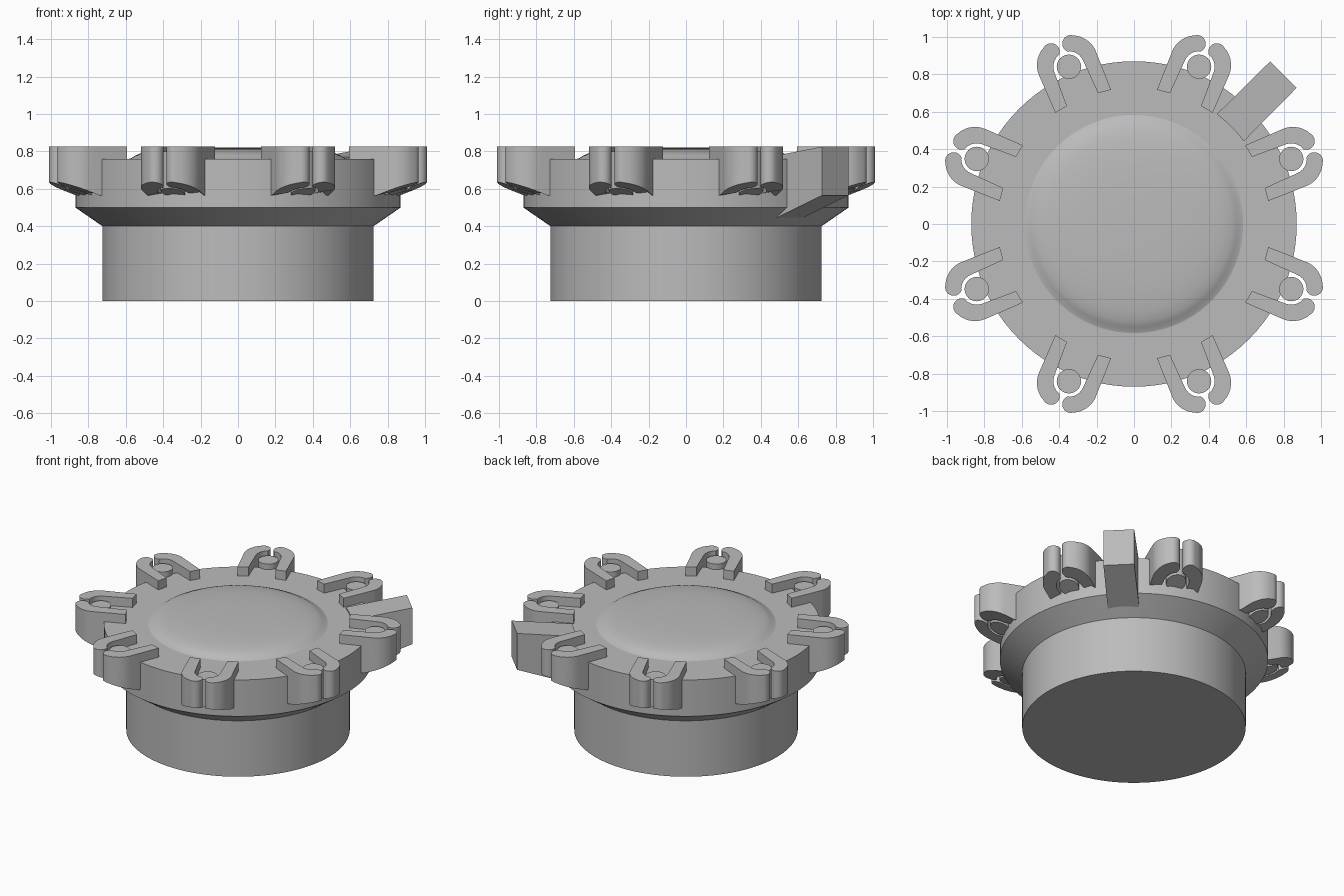
import bpy, bmesh, math
from mathutils import Matrix, Vector

if "Cube" in bpy.data.objects:
    bpy.data.objects.remove(bpy.data.objects["Cube"], do_unlink=True)

grey = bpy.data.materials.new("plain_grey")
grey.use_nodes = True
COLOUR = (0.5, 0.5, 0.5, 1)
grey.diffuse_color = COLOUR
grey.node_tree.nodes["Principled BSDF"].inputs["Base Color"].default_value = COLOUR


def finish(name, bm, angle=20):
    bmesh.ops.recalc_face_normals(bm, faces=bm.faces)
    mesh = bpy.data.meshes.new(name)
    bm.to_mesh(mesh)
    bm.free()
    mesh.materials.append(grey)
    ob = bpy.data.objects.new(name, mesh)
    bpy.context.collection.objects.link(ob)
    bpy.ops.object.select_all(action="DESELECT")
    ob.select_set(True)
    bpy.context.view_layer.objects.active = ob
    bpy.ops.object.shade_smooth_by_angle(angle=math.radians(angle))
    return ob


def lathe(name, profile, steps=96):
    bm = bmesh.new()
    verts = [bm.verts.new((r, 0, z)) for r, z in profile]
    edges = [bm.edges.new(pair) for pair in zip(verts, verts[1:])]
    bmesh.ops.spin(bm, geom=verts + edges, cent=(0, 0, 0), axis=(0, 0, 1),
                   angle=math.tau, steps=steps)
    bmesh.ops.remove_doubles(bm, verts=bm.verts, dist=1e-4)
    return finish(name, bm)


def prism(name, outline, bottom, top, turn):
    """Extrude a plan outline between two height rules, then turn it about z."""
    bm = bmesh.new()
    low = [bm.verts.new((u, v, bottom(u))) for u, v in outline]
    high = [bm.verts.new((u, v, top(u))) for u, v in outline]
    bm.faces.new(low)
    bm.faces.new(high)
    for i in range(len(low)):
        j = (i + 1) % len(low)
        bm.faces.new((low[i], low[j], high[j], high[i]))
    bm.transform(Matrix.Rotation(turn, 4, "Z"))
    return finish(name, bm, 35)


def arc(cu, cv, r, start, end, n):
    """Points on a circle between two angles in degrees."""
    angles = [math.radians(start + (end - start) * i / n) for i in range(n + 1)]
    return [(cu + r * math.cos(a), cv + r * math.sin(a)) for a in angles]


# Stepped round body and its low domed top
lathe("body", [(0, 0), (0.725, 0), (0.725, 0.4), (0.87, 0.5), (0.87, 0.76), (0, 0.76)])
lathe("dome", [(0.59, 0.758), (0.57, 0.764), (0.55, 0.777), (0.52, 0.79), (0.47, 0.8),
               (0.4, 0.809), (0.3, 0.815), (0.15, 0.819), (0, 0.82)])

# Eight claws around the rim, each two mirrored arms curling round a pin
TOP, PIN = 0.825, 0.91


def claw_bottom(u):
    return 0.565 + 0.36 * (u - 0.87) if u > 0.87 else 0.565


arm = [(0.71, 0.161), (0.87, 0.164)]
arm += arc(0.93, 0.025, 0.14, 88, 35, 8)
arm += arc(1.02, 0.057, 0.046, 40, -130, 10)
arm += arc(PIN, 0, 0.083, 25, 90, 8)
arm += [(0.72, 0.09)]

for k in range(8):
    turn = math.radians(22.5 + 45 * k)
    for side, label in ((1, "left"), (-1, "right")):
        prism(f"claw_arm_{label}_{k + 1}", [(u, side * v) for u, v in arm],
              claw_bottom, lambda u: TOP, turn)
    prism(f"claw_pin_{k + 1}", arc(PIN, 0, 0.065, 0, 348.75, 31),
          claw_bottom, lambda u: 0.8, turn)

# Tapered handle pointing diagonally back
inner = arc(0, 0, 0.735, 8, -8, 6)
prism("handle", inner + [(1.13, -0.1), (1.13, 0.1)],
      lambda u: 0.425 + 0.35 * (u - 0.73),
      lambda u: 0.77 + 0.1375 * (u - 0.73), math.radians(45))
